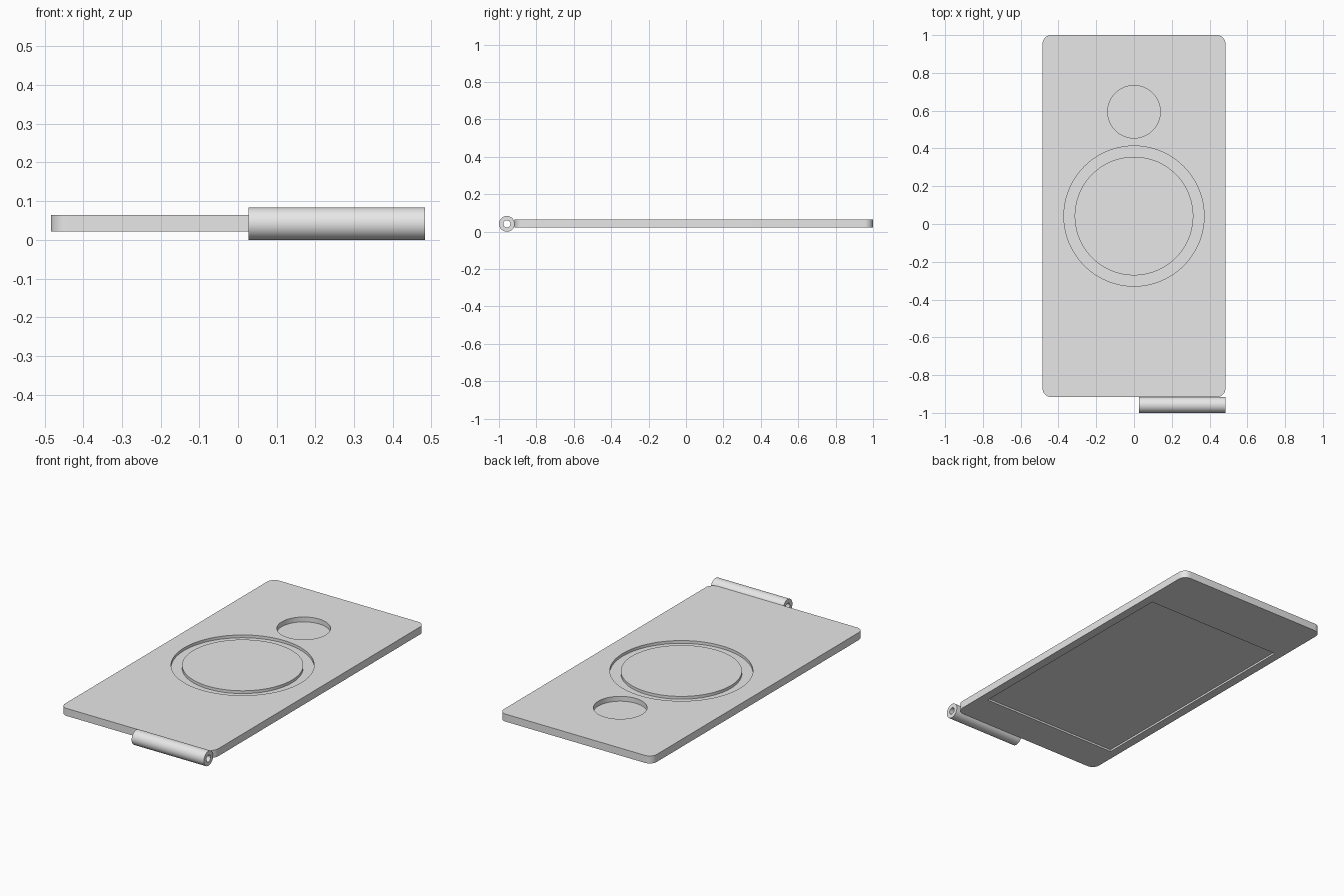
import bpy
import bmesh
import math
from mathutils import Matrix

old = bpy.data.objects.get("Cube")
if old:
    bpy.data.objects.remove(old, do_unlink=True)

grey = bpy.data.materials.new("plain_grey")
grey.use_nodes = True
grey.diffuse_color = (0.8, 0.8, 0.8, 1)
grey.node_tree.nodes["Principled BSDF"].inputs["Base Color"].default_value = (0.8, 0.8, 0.8, 1)


def finish(name, bm):
    bmesh.ops.recalc_face_normals(bm, faces=bm.faces)
    mesh = bpy.data.meshes.new(name)
    bm.to_mesh(mesh)
    bm.free()
    mesh.materials.append(grey)
    obj = bpy.data.objects.new(name, mesh)
    bpy.context.collection.objects.link(obj)
    return obj


def box(name, x, y0, y1, z0, z1, corner=0):
    """Box symmetric in x, with optional rounded vertical corners."""
    bm = bmesh.new()
    size = Matrix.Diagonal((2 * x, y1 - y0, z1 - z0, 1))
    place = Matrix.Translation((0, (y0 + y1) / 2, (z0 + z1) / 2))
    bmesh.ops.create_cube(bm, size=1, matrix=place @ size)
    if corner:
        upright = [e for e in bm.edges
                   if abs(e.verts[0].co.z - e.verts[1].co.z) > 0.001]
        bmesh.ops.bevel(bm, geom=upright, offset=corner, segments=10,
                        profile=0.5, affect='EDGES')
    return finish(name, bm)


def ring(name, inner, outer, length, place, sides):
    """Hollow cylinder along local z, or a solid one when inner is 0."""
    bm = bmesh.new()
    if inner:
        corners = [(inner, 0), (outer, 0), (outer, length), (inner, length)]
        loops = []
        for i in range(sides):
            a = math.tau * i / sides
            loops.append([bm.verts.new((r * math.cos(a), r * math.sin(a), z))
                          for r, z in corners])
        for i in range(sides):
            a, b = loops[i], loops[(i + 1) % sides]
            for k in range(4):
                n = (k + 1) % 4
                bm.faces.new((a[k], a[n], b[n], b[k]))
    else:
        bmesh.ops.create_cone(bm, cap_ends=True, segments=sides, radius1=outer,
                              radius2=outer, depth=length,
                              matrix=Matrix.Translation((0, 0, length / 2)))
    bmesh.ops.transform(bm, matrix=place, verts=bm.verts)
    return finish(name, bm)


def smooth(obj):
    bpy.ops.object.select_all(action='DESELECT')
    obj.select_set(True)
    bpy.context.view_layer.objects.active = obj
    bpy.ops.object.shade_smooth_by_angle(angle=math.radians(30))


# Flat body with rounded corners
top, bottom = 0.064, 0.021
plate = box("plate", 0.484, -0.916, 1.0, bottom, top, corner=0.045)

# Ring groove and blind round pocket on top, shallow rectangular recess below
cutters = [
    ring("groove_cutter", 0.314, 0.371, 0.1,
         Matrix.Translation((0, 0.042, top - 0.016)), 128),
    ring("pocket_cutter", 0, 0.139, 0.1,
         Matrix.Translation((0, 0.594, top - 0.028)), 96),
    box("recess_cutter", 0.434, -0.715, 0.67, -0.05, bottom + 0.011),
]
bpy.context.view_layer.objects.active = plate
for cutter in cutters:
    cutter.hide_render = True
    mod = plate.modifiers.new(cutter.name, 'BOOLEAN')
    mod.operation = 'DIFFERENCE'
    mod.solver = 'EXACT'
    mod.object = cutter
    bpy.ops.object.modifier_apply(modifier=mod.name)
    bpy.data.objects.remove(cutter, do_unlink=True)
smooth(plate)

# Hollow hinge barrel on the left half of the front edge
along_x = Matrix.Translation((0.027, -0.958, 0.042)) @ Matrix.Rotation(math.pi / 2, 4, 'Y')
smooth(ring("hinge_barrel", 0.019, 0.042, 0.457, along_x, 64))
